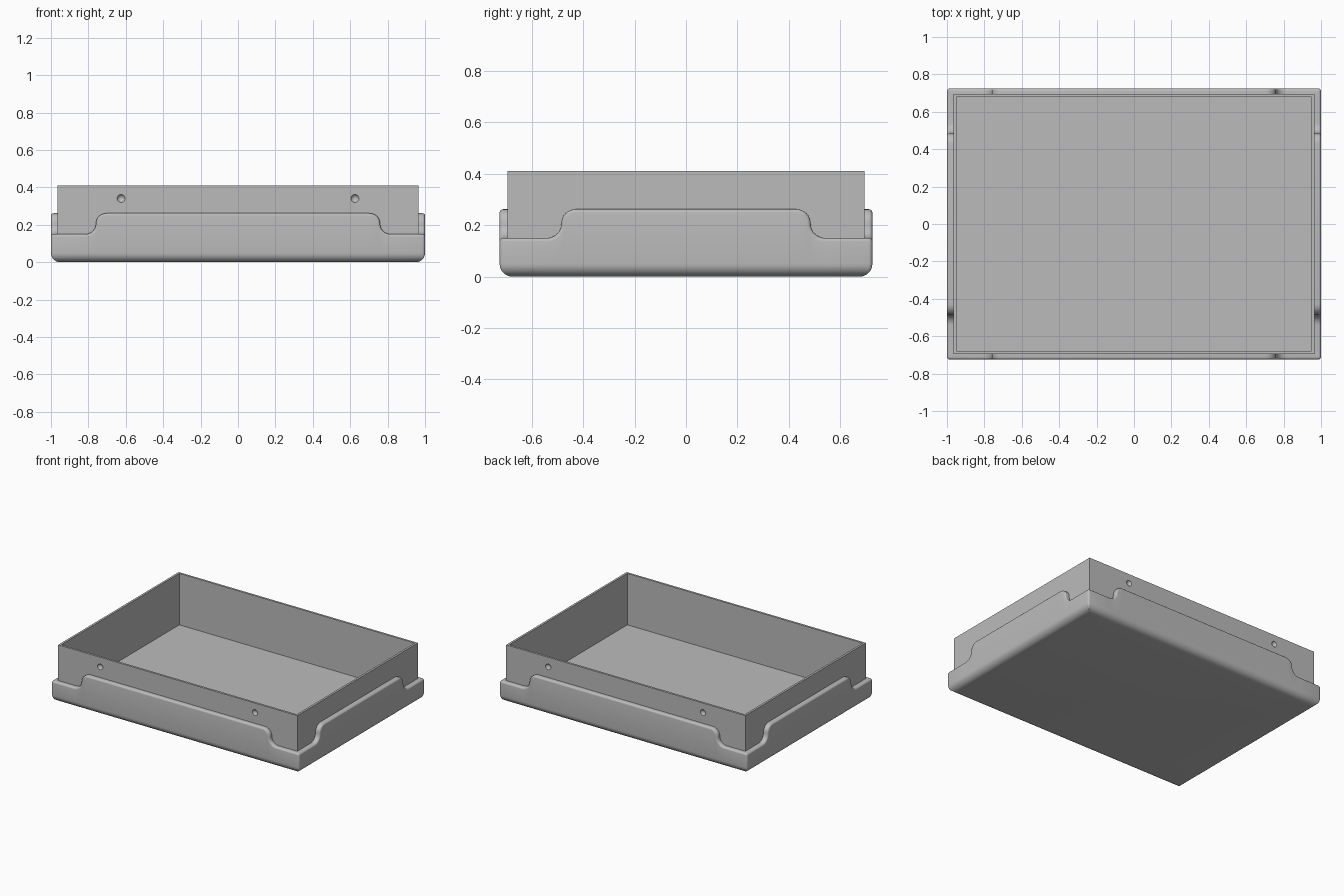
import bpy, bmesh
from math import sin, cos, pi, radians
from mathutils import Vector

cube = bpy.data.objects.get("Cube")
if cube:
    bpy.data.objects.remove(cube, do_unlink=True)

grey = bpy.data.materials.new("plain grey")
grey.use_nodes = True
grey.diffuse_color = (0.5, 0.5, 0.5, 1)
grey.node_tree.nodes["Principled BSDF"].inputs["Base Color"].default_value = (0.5, 0.5, 0.5, 1)

HALF_X, HALF_Y = 1.0, 0.725       # outer sleeve
BOX_X, BOX_Y, BOX_TOP = 0.965, 0.695, 0.41
LOW, HIGH = 0.15, 0.262           # sleeve rim heights
SWEEP = (HIGH - LOW) / 2          # radius of the S-shaped steps
BASE_R, RIM_R, CORNER_R = 0.05, 0.014, 0.015


def make_object(name, bm):
    bmesh.ops.recalc_face_normals(bm, faces=bm.faces)
    mesh = bpy.data.meshes.new(name)
    bm.to_mesh(mesh)
    bm.free()
    mesh.materials.append(grey)
    obj = bpy.data.objects.new(name, mesh)
    bpy.context.collection.objects.link(obj)
    return obj


def smooth(obj):
    bpy.ops.object.select_all(action='DESELECT')
    obj.select_set(True)
    bpy.context.view_layer.objects.active = obj
    bpy.ops.object.shade_smooth_by_angle(angle=radians(35))


def step_points(centre, steps=8):
    """Rim of one side: (along, height, normal along, normal up)."""
    half = []
    for i in range(steps + 1):    # upper convex arc
        a = pi / 2 * (1 - i / steps)
        half.append((centre - SWEEP + SWEEP * cos(a), LOW + SWEEP + SWEEP * sin(a), cos(a), sin(a)))
    for i in range(1, steps + 1):  # lower concave arc
        a = pi + pi / 2 * i / steps
        half.append((centre + SWEEP + SWEEP * cos(a), LOW + SWEEP + SWEEP * sin(a), -cos(a), -sin(a)))
    return [(-u, z, -nu, nz) for u, z, nu, nz in reversed(half)] + half


def sleeve_ring(inset, drop=0.0, level=None):
    """Closed loop round the sleeve, at a fixed level or along the stepped rim."""
    ring = []
    r = max(CORNER_R - inset, 0.002)
    for k in range(4):
        a = k * pi / 2
        out, along = Vector((cos(a), sin(a), 0)), Vector((-sin(a), cos(a), 0))
        depth, length, centre = (HALF_X, HALF_Y, 0.485) if k % 2 == 0 else (HALF_Y, HALF_X, 0.76)
        for u, z, nu, nz in step_points(centre):
            if level is None:
                u, z = u - nu * drop, z - nz * drop
            else:
                z = level
            ring.append(out * (depth - inset) + along * u + Vector((0, 0, z)))
        for i in range(5):
            b = pi / 2 * i / 4
            ring.append(out * (depth - inset - r + r * cos(b)) + along * (length - inset - r + r * sin(b))
                        + Vector((0, 0, LOW - drop if level is None else level)))
    return ring


# Stepped outer sleeve with rounded base and rim
rings = []
for i in range(9):
    a = pi / 2 * i / 8
    rings.append(sleeve_ring(BASE_R * (1 - sin(a)), level=BASE_R * (1 - cos(a))))
for i in range(6):
    a = pi / 2 * i / 5
    rings.append(sleeve_ring(RIM_R * (1 - cos(a)), drop=RIM_R * (1 - sin(a))))
rings.append(sleeve_ring(HALF_X - BOX_X + 0.002))
bm = bmesh.new()
loops = [[bm.verts.new(p) for p in ring] for ring in rings]
for lower, upper in zip(loops, loops[1:]):
    n = len(lower)
    for i in range(n):
        j = (i + 1) % n
        bm.faces.new((lower[i], lower[j], upper[j], upper[i]))
bm.faces.new(loops[0])
smooth(make_object("outer_sleeve", bm))

# Open inner box: top face inset to the wall thickness, then pushed down
bm = bmesh.new()
bmesh.ops.create_cube(bm, size=1)
for v in bm.verts:
    v.co = Vector((v.co.x * 2 * BOX_X, v.co.y * 2 * BOX_Y, 0.01 if v.co.z < 0 else BOX_TOP))
top = max(bm.faces, key=lambda f: f.calc_center_median().z)
bmesh.ops.inset_region(bm, faces=[top], thickness=0.022)
floor = bmesh.ops.extrude_discrete_faces(bm, faces=[top])["faces"][0]
for v in floor.verts:
    v.co.z = 0.035
box = make_object("inner_box", bm)

# Round dimples on the two long walls
bm = bmesh.new()
for sx in (-1, 1):
    for sy in (-1, 1):
        ball = bmesh.ops.create_uvsphere(bm, u_segments=32, v_segments=16, radius=0.0235)["verts"]
        bmesh.ops.translate(bm, verts=ball, vec=(sx * 0.625, sy * (BOX_Y + 0.01), 0.341))
cutter = make_object("dimple_cutter", bm)
cutter.hide_render = True
cut = box.modifiers.new("dimples", 'BOOLEAN')
cut.operation, cut.solver, cut.object = 'DIFFERENCE', 'EXACT', cutter
bpy.ops.object.select_all(action='DESELECT')
box.select_set(True)
bpy.context.view_layer.objects.active = box
bpy.ops.object.modifier_apply(modifier=cut.name)
bpy.data.objects.remove(cutter, do_unlink=True)
smooth(box)
